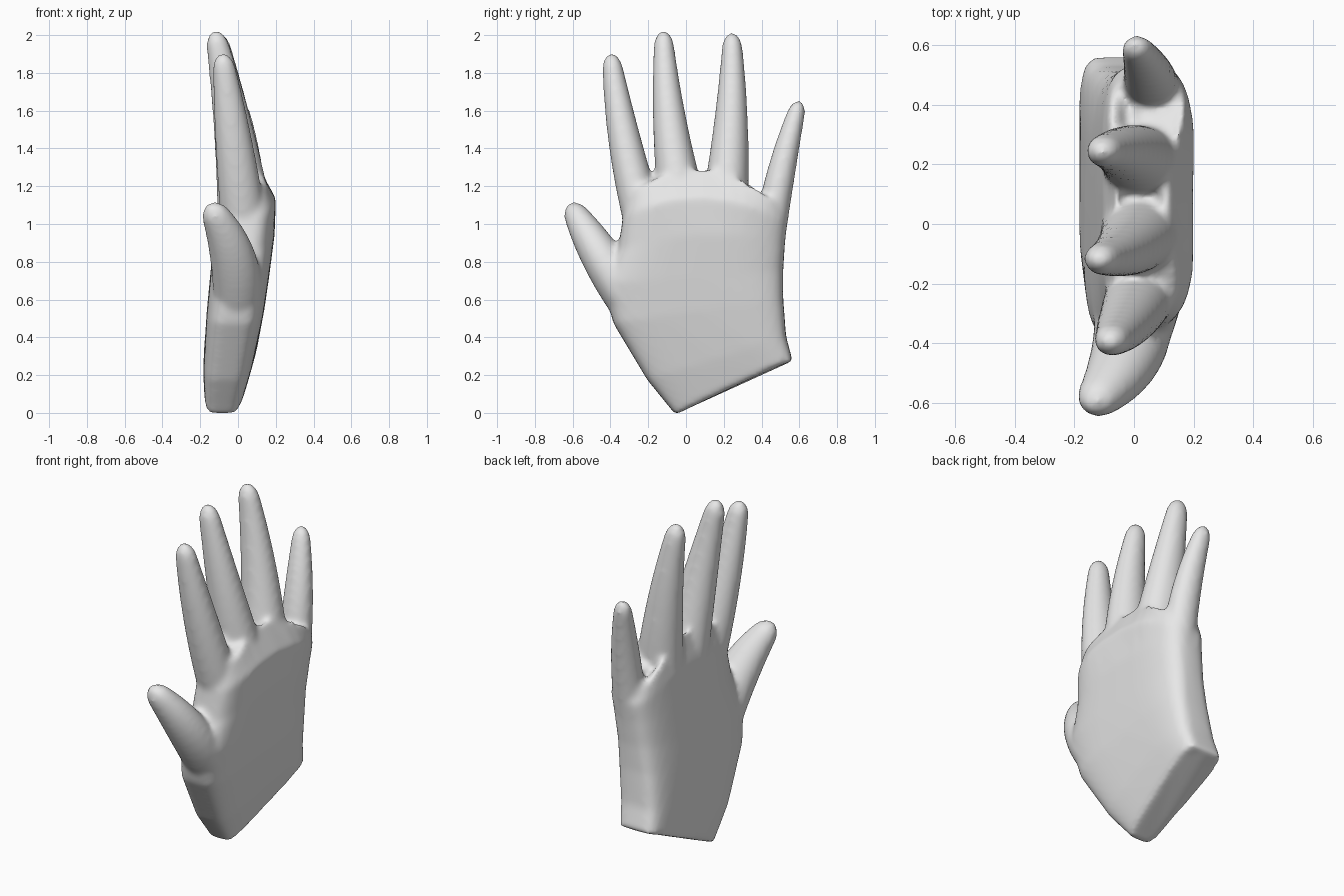
import bpy, bmesh
from math import sin, cos, pi, sqrt
from mathutils import Vector, Matrix

cube = bpy.data.objects.get("Cube")
if cube:
    bpy.data.objects.remove(cube)

SIDES = 40
bm = bmesh.new()


def loft(rings):
    """Bridge a list of point rings into one closed skin."""
    rows = [[bm.verts.new(p) for p in ring] for ring in rings]
    for a, b in zip(rows, rows[1:]):
        for i in range(SIDES):
            j = (i + 1) % SIDES
            bm.faces.new((a[i], a[j], b[j], b[i]))
    bm.faces.new(rows[0][::-1])
    bm.faces.new(rows[-1])


def lookup(table, z):
    """Piecewise linear value at a height."""
    if z <= table[0][0]:
        return table[0][1]
    for (z0, a), (z1, b) in zip(table, table[1:]):
        if z <= z1:
            return a + (b - a) * (z - z0) / (z1 - z0)
    return table[-1][1]


def power(v, e):
    return (1 if v >= 0 else -1) * abs(v) ** e


# Palm: rounded slab between the thumb edge and the little finger edge
INNER = [(0, -0.175), (0.2, -0.185), (0.4, -0.178), (0.8, -0.14), (1.1, -0.11), (1.2, -0.09), (1.32, -0.05)]
OUTER = [(0, 0.005), (0.2, 0.065), (0.35, 0.105), (0.6, 0.15), (0.85, 0.182), (1.0, 0.202), (1.1, 0.207),
         (1.17, 0.19), (1.24, 0.15), (1.32, 0.09)]
THUMB_EDGE = [(-0.055, -0.015), (-0.205, 0.17), (-0.385, 0.47), (-0.44, 0.68), (-0.36, 0.86), (-0.335, 1.03), (-0.29, 1.16)]
LITTLE_EDGE = [(0.565, 0.27), (0.53, 0.4), (0.515, 0.6), (0.515, 0.75), (0.525, 0.9), (0.535, 1.0), (0.51, 1.07)]

rings = []
for k, (left, right) in enumerate(zip(THUMB_EDGE, LITTLE_EDGE)):
    a, b = Vector(left), Vector(right)
    bow = 0.02 if k == 0 else 0.18 * max(0, k - 3) / 3
    e = min(0.6, 0.35 + 0.07 * k)
    ring = []
    for i in range(SIDES):
        t = 2 * pi * i / SIDES
        u, s = power(cos(t), e), power(sin(t), e)
        y, z = (a + b) / 2 + (b - a) / 2 * u
        z += bow * (1 - u * u)
        lo, hi = lookup(INNER, z), lookup(OUTER, z)
        ring.append((lo + (hi - lo) * (s + 1) / 2, y, z))
    rings.append(ring)
loft(rings)


# Digits: tapered tubes along a gentle curve with a round tip
def digit(base, mid, tip, radii, steps=18):
    def bend(a, m, b, t):
        return a * (1 - t) * (1 - 2 * t) + m * 4 * t * (1 - t) + b * t * (2 * t - 1)

    a, m, b = Vector(base), Vector(mid), Vector(tip)
    rings = []
    for k in range(steps + 1):
        t = sin(k / steps * pi / 2)
        c = bend(a, m, b, t)
        along = (bend(a, m, b, t + 0.01) - bend(a, m, b, t - 0.01)).normalized()
        across = along.cross(Vector((1, 0, 0))).normalized()
        deep = across.cross(along)
        r = bend(*radii, t)
        if t > 0.92:
            r *= sqrt(max(0.01, 1 - ((t - 0.92) / 0.08) ** 2))
        angles = [2 * pi * i / SIDES for i in range(SIDES)]
        rings.append([c + across * r * cos(q) + deep * r * 1.12 * sin(q) for q in angles])
    loft(rings)


digit((-0.03, -0.18, 0.4), (-0.015, -0.41, 0.76), (-0.155, -0.615, 1.1), (0.095, 0.113, 0.05))
digit((0.03, -0.22, 1.0), (-0.025, -0.327, 1.45), (-0.085, -0.398, 1.9), (0.108, 0.086, 0.046))
digit((0.035, -0.01, 1.05), (-0.03, -0.085, 1.53), (-0.125, -0.12, 2.02), (0.13, 0.09, 0.047))
digit((0.035, 0.2, 1.05), (-0.03, 0.238, 1.53), (-0.115, 0.243, 2.01), (0.125, 0.09, 0.047))
digit((0.055, 0.43, 0.85), (0.05, 0.5, 1.25), (0.0, 0.603, 1.65), (0.085, 0.076, 0.04))

bmesh.ops.recalc_face_normals(bm, faces=bm.faces)
mesh = bpy.data.meshes.new("hand")
bm.to_mesh(mesh)
bm.free()
hand = bpy.data.objects.new("hand", mesh)
bpy.context.collection.objects.link(hand)

# Fuse the parts into one soft skin
fuse = hand.modifiers.new("fuse", "REMESH")
fuse.mode = "VOXEL"
fuse.voxel_size = 0.015
soften = hand.modifiers.new("soften", "SMOOTH")
soften.factor = 0.5
soften.iterations = 11
graph = bpy.context.evaluated_depsgraph_get()
skin = bpy.data.meshes.new_from_object(hand.evaluated_get(graph))
hand.modifiers.clear()
hand.data = skin

# Stand on the ground
skin.transform(Matrix.Translation((0, 0, -min(v.co.z for v in skin.vertices))))
for face in skin.polygons:
    face.use_smooth = True

# Material
grey = bpy.data.materials.new("light_grey")
grey.use_nodes = True
grey.diffuse_color = (0.8, 0.8, 0.8, 1)
grey.node_tree.nodes["Principled BSDF"].inputs["Base Color"].default_value = (0.8, 0.8, 0.8, 1)
skin.materials.clear()
skin.materials.append(grey)
